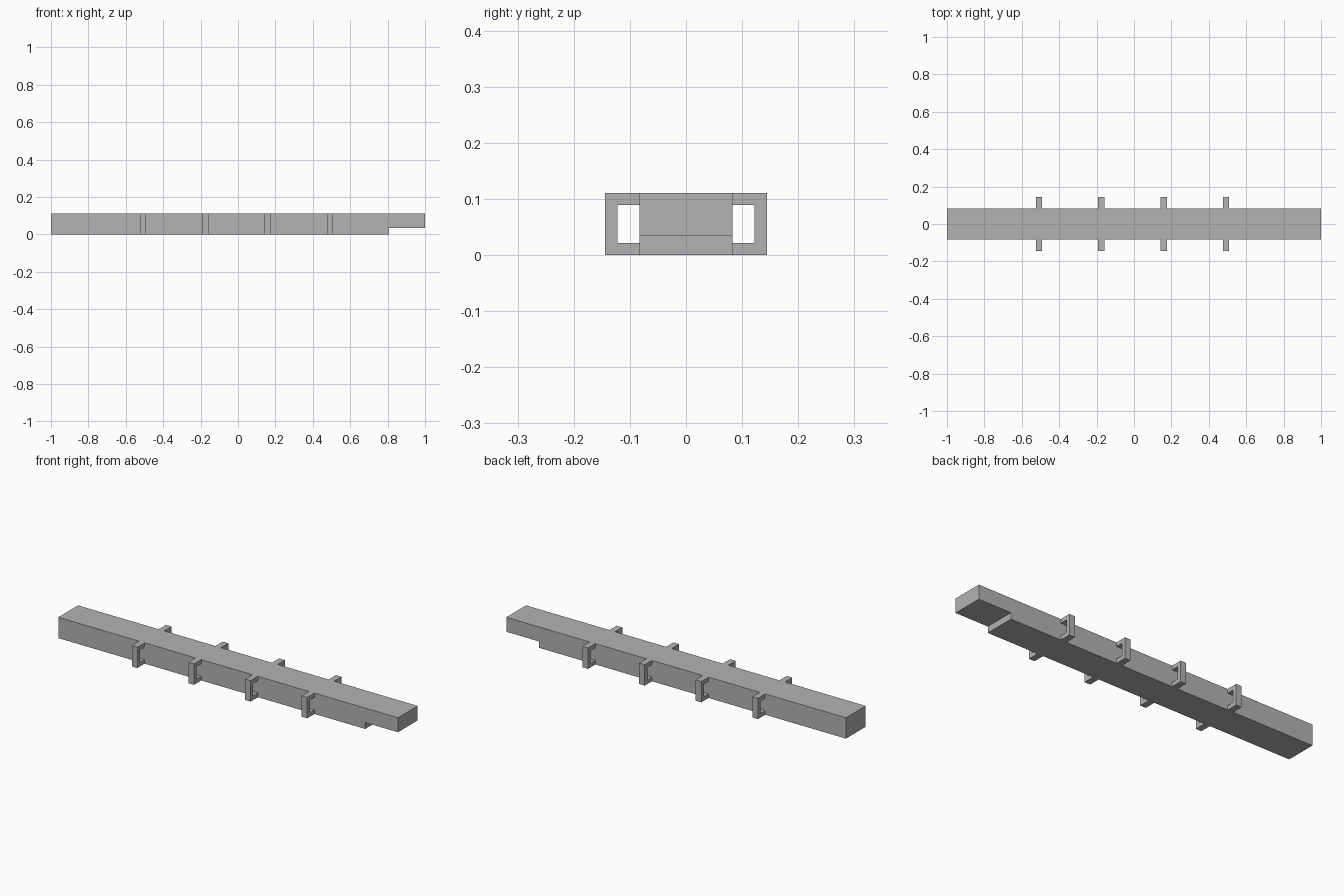
import bpy
import bmesh

default = bpy.data.objects.get("Cube")
if default:
    bpy.data.objects.remove(default, do_unlink=True)

grey = bpy.data.materials.new("plain grey")
grey.use_nodes = True
colour = (0.45, 0.45, 0.45, 1)
grey.diffuse_color = colour
grey.node_tree.nodes["Principled BSDF"].inputs["Base Color"].default_value = colour


def extrude_profile(name, points, offset):
    """Extrude a closed planar outline along the offset vector."""
    bm = bmesh.new()
    face = bm.faces.new([bm.verts.new(p) for p in points])
    result = bmesh.ops.extrude_face_region(bm, geom=[face])
    moved = [g for g in result["geom"] if isinstance(g, bmesh.types.BMVert)]
    bmesh.ops.translate(bm, verts=moved, vec=offset)
    bmesh.ops.recalc_face_normals(bm, faces=bm.faces)
    mesh = bpy.data.meshes.new(name)
    bm.to_mesh(mesh)
    bm.free()
    mesh.materials.append(grey)
    obj = bpy.data.objects.new(name, mesh)
    bpy.context.collection.objects.link(obj)
    return obj


HALF_WIDTH, HEIGHT = 0.083, 0.111
REACH, BAR = 0.144, 0.022

# Long beam with a notch under its left end
side = [(-1, 0), (0.807, 0), (0.807, 0.034), (1, 0.034), (1, HEIGHT), (-1, HEIGHT)]
extrude_profile("beam", [(x, -HALF_WIDTH, z) for x, z in side], (0, 2 * HALF_WIDTH, 0))

# Paired C-shaped brackets along both sides
width, spacing, first = 0.033, 0.3333, -0.508
inner = REACH - BAR
bracket = [(HALF_WIDTH, 0), (REACH, 0), (REACH, HEIGHT), (HALF_WIDTH, HEIGHT),
           (HALF_WIDTH, HEIGHT - BAR), (inner, HEIGHT - BAR), (inner, BAR), (HALF_WIDTH, BAR)]
for i in range(4):
    x = first + i * spacing - width / 2
    for label, sign in (("front", -1), ("back", 1)):
        extrude_profile(f"{label}_bracket_{i + 1}",
                        [(x, sign * y, z) for y, z in bracket], (width, 0, 0))
